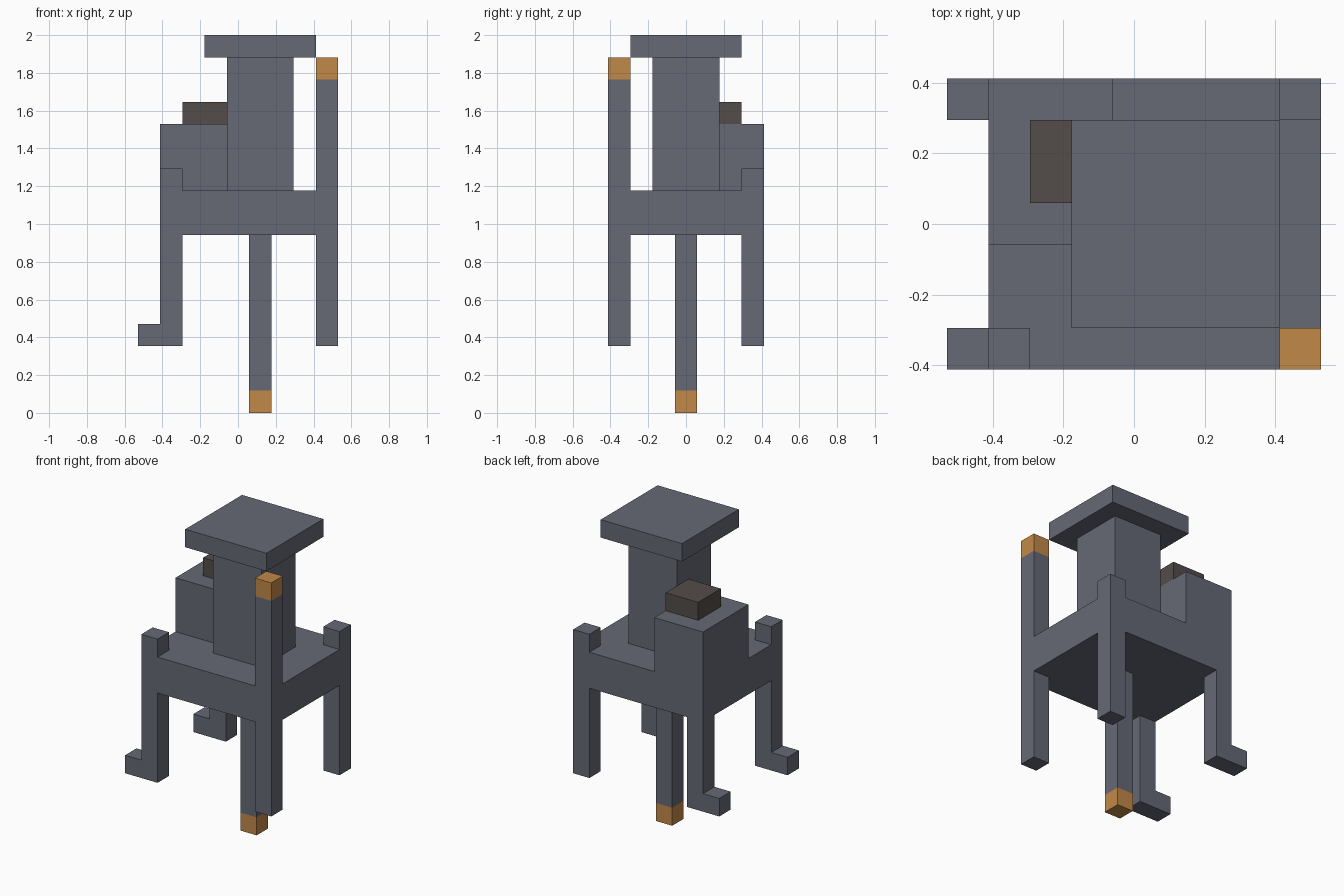
import bpy
import bmesh
from mathutils import Matrix, Vector

cube = bpy.data.objects.get("Cube")
if cube:
    bpy.data.objects.remove(cube, do_unlink=True)

U = 2 / 17                       # one block of the modelling grid
ORIGIN = Vector((4.5, 3.5, 0))   # grid position of the world origin


def material(name, rgb):
    m = bpy.data.materials.new(name)
    m.use_nodes = True
    m.diffuse_color = (*rgb, 1)
    bsdf = m.node_tree.nodes["Principled BSDF"]
    bsdf.inputs["Base Color"].default_value = (*rgb, 1)
    bsdf.inputs["Roughness"].default_value = 0.8
    return m


SLATE = material("slate grey", (0.133, 0.141, 0.178))
ORANGE = material("warm orange", (0.533, 0.250, 0.065))
BROWN = material("dark brown", (0.087, 0.074, 0.069))


def box(name, x, y, z, mat=SLATE):
    """Box spanning the given (low, high) grid ranges."""
    spans = (x, y, z)
    centre = (Vector([(a + b) / 2 for a, b in spans]) - ORIGIN) * U
    size = [(b - a) * U for a, b in spans]
    bm = bmesh.new()
    bmesh.ops.create_cube(bm, size=1, matrix=Matrix.Translation(centre) @ Matrix.Diagonal((*size, 1)))
    mesh = bpy.data.meshes.new(name)
    bm.to_mesh(mesh)
    bm.free()
    mesh.materials.append(mat)
    obj = bpy.data.objects.new(name, mesh)
    bpy.context.collection.objects.link(obj)
    return obj


# Main deck
box("deck", (1, 9), (0, 7), (8, 10))

# Corner legs, with outward feet on the right-hand pair
for end, y in (("front", (0, 1)), ("back", (6, 7))):
    box(f"{end}_right_leg", (1, 2), y, (3, 8))
    box(f"{end}_right_foot", (0, 1), y, (3, 4))
    box(f"{end}_left_leg", (8, 9), y, (3, 8))

# Corner posts above the deck
box("front_right_post", (1, 2), (0, 1), (10, 11))
box("back_left_post", (8, 9), (6, 7), (10, 11))
box("front_left_mast", (8, 9), (0, 1), (10, 15))
box("mast_lamp", (8, 9), (0, 1), (15, 16), ORANGE)

# Central column under the deck with its glowing tip
box("centre_column", (5, 6), (3, 4), (1, 8))
box("column_tip", (5, 6), (3, 4), (0, 1), ORANGE)

# Tower with flat overhanging roof
box("tower", (4, 7), (2, 5), (10, 16))
box("tower_roof", (3, 8), (1, 6), (16, 17))

# Rear block with a vent on top
box("rear_block", (1, 4), (3, 7), (10, 13))
box("vent", (2, 4), (4, 6), (13, 14), BROWN)
